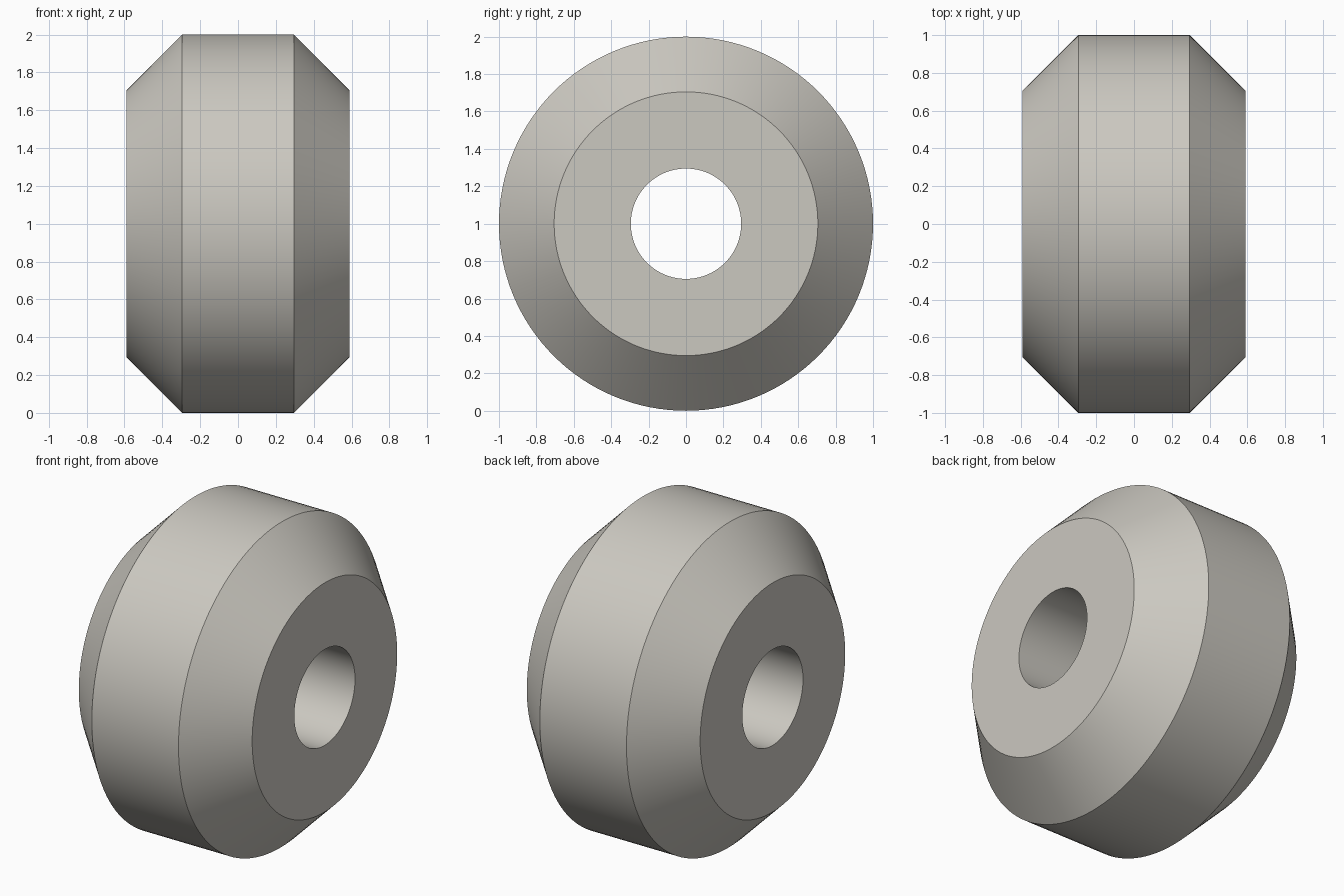
import bpy
import bmesh
import math
from mathutils import Matrix, Vector

cube = bpy.data.objects.get("Cube")
if cube:
    bpy.data.objects.remove(cube, do_unlink=True)

# Warm grey material
grey = bpy.data.materials.new("warm_grey")
grey.use_nodes = True
colour = (0.6, 0.58, 0.53, 1.0)
grey.diffuse_color = colour
grey.node_tree.nodes["Principled BSDF"].inputs["Base Color"].default_value = colour

# Sizes of the chamfered roller
SEGMENTS = 128
RADIUS = 1.0
FACE_RADIUS = 0.705
BORE_RADIUS = 0.295
HALF_WIDTH = 0.59
HALF_TREAD = 0.295

# Closed cross-section as (x, radius), spun about the x axis
profile = [
    (-HALF_WIDTH, BORE_RADIUS),
    (-HALF_WIDTH, FACE_RADIUS),
    (-HALF_TREAD, RADIUS),
    (HALF_TREAD, RADIUS),
    (HALF_WIDTH, FACE_RADIUS),
    (HALF_WIDTH, BORE_RADIUS),
]

bm = bmesh.new()
verts = [bm.verts.new((x, 0, r)) for x, r in profile]
edges = [bm.edges.new((a, b)) for a, b in zip(verts, verts[1:] + verts[:1])]
bmesh.ops.spin(bm, geom=verts + edges, cent=(0, 0, 0), axis=(1, 0, 0),
               angle=math.tau, steps=SEGMENTS, use_merge=True)
bmesh.ops.remove_doubles(bm, verts=bm.verts[:], dist=0.0001)
bmesh.ops.recalc_face_normals(bm, faces=bm.faces[:])
bmesh.ops.transform(bm, matrix=Matrix.Translation(Vector((0, 0, RADIUS))),
                    verts=bm.verts[:])

mesh = bpy.data.meshes.new("roller")
bm.to_mesh(mesh)
bm.free()
mesh.materials.append(grey)
roller = bpy.data.objects.new("roller", mesh)
bpy.context.collection.objects.link(roller)

# Smooth round surfaces, crisp rims
bpy.ops.object.select_all(action='DESELECT')
roller.select_set(True)
bpy.context.view_layer.objects.active = roller
bpy.ops.object.shade_smooth_by_angle(angle=math.radians(30))
